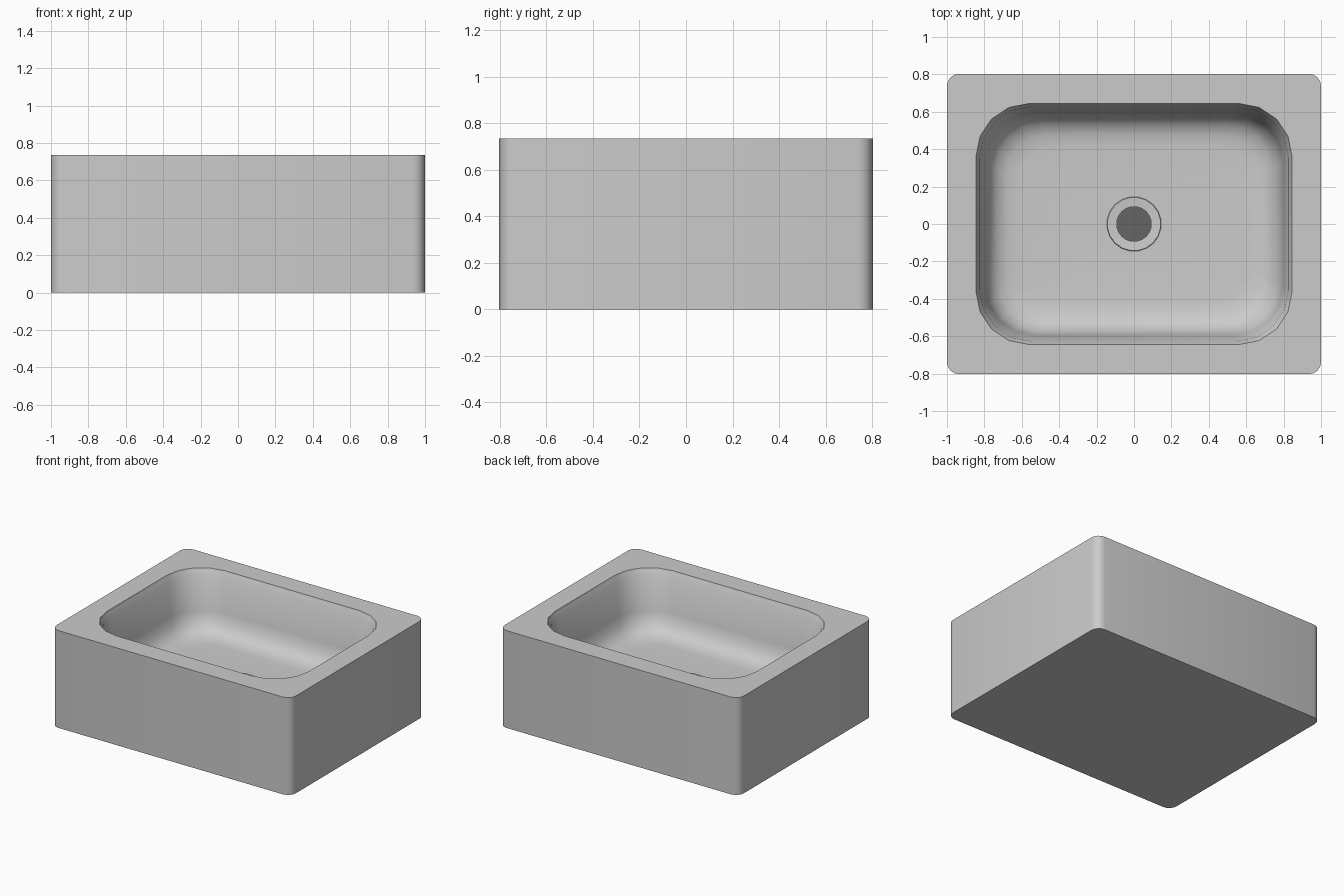
import bpy, bmesh
from math import sin, cos, radians

cube = bpy.data.objects.get("Cube")
if cube:
    bpy.data.objects.remove(cube, do_unlink=True)


def material(name, grey):
    mat = bpy.data.materials.new(name)
    mat.use_nodes = True
    colour = (grey, grey, grey, 1)
    mat.diffuse_color = colour
    mat.node_tree.nodes["Principled BSDF"].inputs["Base Color"].default_value = colour
    return mat


SEGMENTS = 4
COUNT = 4 * (SEGMENTS + 1)


def rounded_rect(bm, hx, hy, r, z):
    """Ring of vertices around a rectangle with rounded corners."""
    ring = []
    for corner, (sx, sy) in enumerate([(1, 1), (-1, 1), (-1, -1), (1, -1)]):
        for k in range(SEGMENTS + 1):
            a = radians(90 * (corner + k / SEGMENTS))
            ring.append(bm.verts.new((sx * (hx - r) + r * cos(a),
                                      sy * (hy - r) + r * sin(a), z)))
    return ring


def circle(bm, r, z):
    """Round ring with the same vertex count as the rectangles."""
    angles = [radians(360 * (i + 0.5) / COUNT) for i in range(COUNT)]
    return [bm.verts.new((r * cos(a), r * sin(a), z)) for a in angles]


def bridge(bm, a, b, mat=0):
    for i in range(COUNT):
        j = (i + 1) % COUNT
        bm.faces.new((a[i], a[j], b[j], b[i])).material_index = mat


bm = bmesh.new()

# Outer block
rings = [rounded_rect(bm, 1, 0.803, 0.065, 0),
         rounded_rect(bm, 1, 0.803, 0.065, 0.735)]

# Basin: inset from the opening and height, from lip to floor
basin = [(0, 0.735), (0.006, 0.715), (0.018, 0.695), (0.05, 0.44),
         (0.07, 0.365), (0.11, 0.315), (0.165, 0.291), (0.23, 0.285)]
for inset, z in basin:
    rings.append(rounded_rect(bm, 0.845 - inset, 0.645 - inset,
                              0.285 - inset * 0.4, z))

# Low flange around the drain
rings += [circle(bm, 0.146, 0.285), circle(bm, 0.143, 0.294),
          circle(bm, 0.093, 0.29)]
for a, b in zip(rings, rings[1:]):
    bridge(bm, a, b)
bm.faces.new(rings[0])

# Drain plate, slightly sunk
plate = circle(bm, 0.093, 0.275)
bridge(bm, rings[-1], plate, 1)
bm.faces.new(plate).material_index = 1
bmesh.ops.recalc_face_normals(bm, faces=bm.faces)

mesh = bpy.data.meshes.new("sink_basin")
bm.to_mesh(mesh)
bm.free()
mesh.materials.append(material("light grey ceramic", 0.6))
mesh.materials.append(material("dark grey drain", 0.13))
sink = bpy.data.objects.new("sink_basin", mesh)
bpy.context.collection.objects.link(sink)

# Smooth corners with crisp rims
bpy.ops.object.select_all(action='DESELECT')
sink.select_set(True)
bpy.context.view_layer.objects.active = sink
bpy.ops.object.shade_smooth_by_angle(angle=radians(35))
